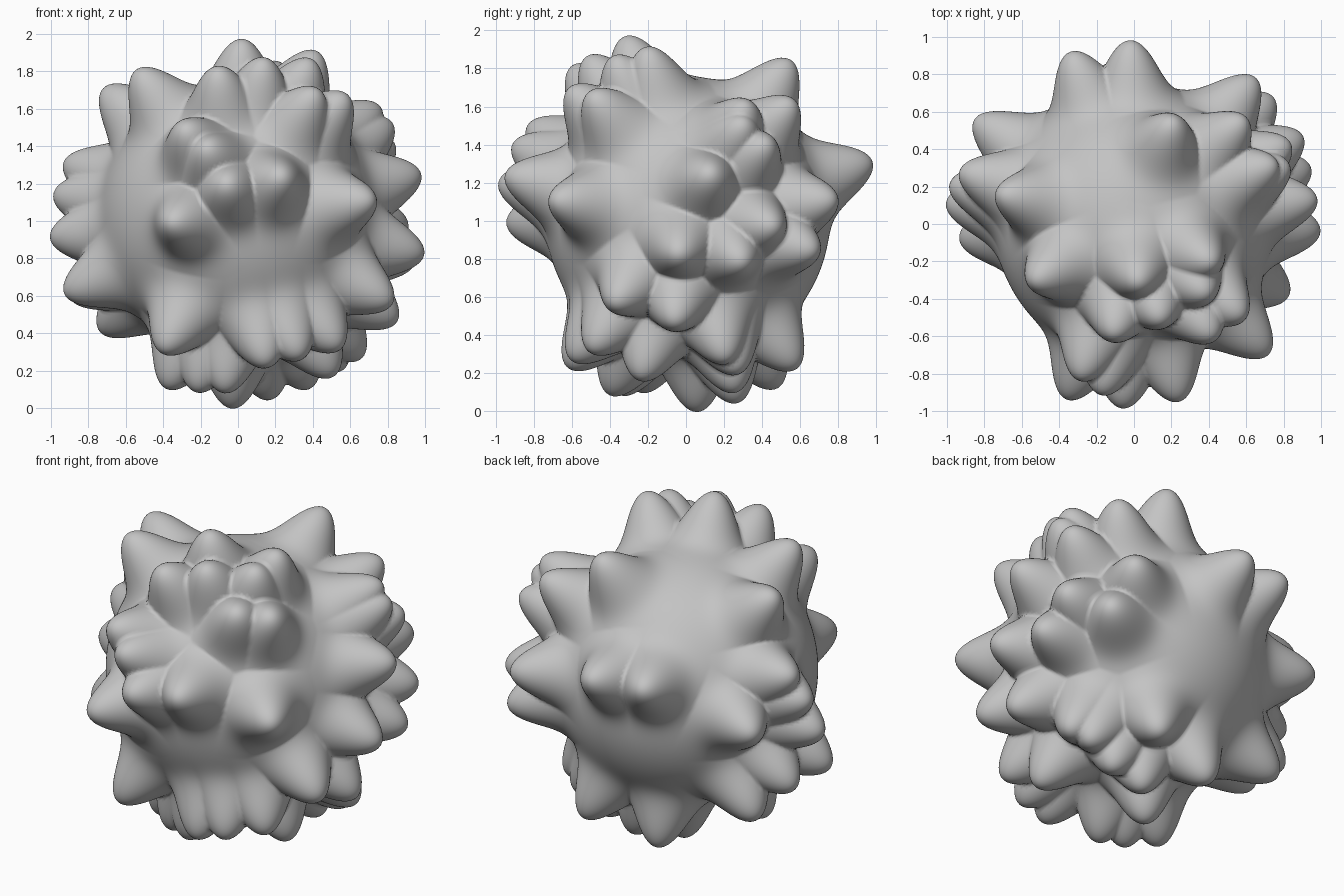
import bpy
import bmesh
from math import acos, exp, sqrt
from mathutils import Vector

CORE_RADIUS = 0.745
TIP_RADIUS = 1.015
BUMP_SPREAD = 0.138
CENTRE = Vector((0, 0.01, 1.01))

# Bump tips grouped by the side they face, as the two in-plane coordinates
# in hundredths; the third follows from the tip radius.
TIPS = {
    "front": [(-36, -2), (-6, 19), (24, 23), (-17, 39), (-29, 49), (72, 10)],
    "back": [(-2, 30), (-34, 30), (65, 10)],
    "right": [(-39, -45), (-5, -19), (12, 24), (31, 60), (30, 51), (42, 40),
              (46, -4), (29, -23), (-7, -55), (67, -17)],
    "left": [(27, 30), (20, 13), (55, 2), (10, -10), (-9, -40), (22, -42), (36, -60)],
    "top": [(2, -33), (-11, -61), (14, -53), (42, -22), (39, -39), (42, -62),
            (58, -51), (21, 54), (59, 55), (-54, -32), (-72, 15)],
    "bottom": [(-40, -61), (15, -63), (33, -61), (54, -51), (66, 20), (-14, 47),
               (30, 57), (-38, -25), (-22, -36), (-7, -41), (-3, 5), (17, 26),
               (38, 25), (56, 26), (51, -25)],
}

# Facing axis and sign for each side
SIDES = {
    "front": ("y", -1), "back": ("y", 1),
    "right": ("x", 1), "left": ("x", -1),
    "top": ("z", 1), "bottom": ("z", -1),
}


def tip_direction(side, first, second):
    """Unit vector from the centre towards one bump tip."""
    axis, sign = SIDES[side]
    a, b = first / 100, second / 100
    depth = sign * sqrt(TIP_RADIUS ** 2 - a * a - b * b)
    order = {"x": (depth, a, b), "y": (a, depth, b), "z": (a, b, depth)}
    return Vector(order[axis]).normalized()


def surface_radius(direction, bumps):
    """Core radius plus the nearest bump, so neighbours meet in a crease."""
    nearest = max(direction.dot(bump) for bump in bumps)
    angle = acos(min(1.0, nearest))
    height = TIP_RADIUS - CORE_RADIUS
    return CORE_RADIUS + height * exp(-0.5 * (angle / BUMP_SPREAD) ** 2)


def make_material(name, colour):
    material = bpy.data.materials.new(name)
    material.use_nodes = True
    material.diffuse_color = colour
    shader = material.node_tree.nodes["Principled BSDF"]
    shader.inputs["Base Color"].default_value = colour
    return material


default_cube = bpy.data.objects.get("Cube")
if default_cube:
    bpy.data.objects.remove(default_cube, do_unlink=True)

bumps = [tip_direction(side, *tip) for side, tips in TIPS.items() for tip in tips]

# Bumpy ball: a fine sphere pushed out along every bump direction
bm = bmesh.new()
bmesh.ops.create_icosphere(bm, subdivisions=7, radius=1)
for vert in bm.verts:
    direction = vert.co.normalized()
    vert.co = CENTRE + direction * surface_radius(direction, bumps)
for face in bm.faces:
    face.smooth = True

mesh = bpy.data.meshes.new("bumpy_ball")
bm.to_mesh(mesh)
bm.free()
mesh.materials.append(make_material("plain grey", (0.55, 0.55, 0.55, 1)))
ball = bpy.data.objects.new("bumpy_ball", mesh)
bpy.context.collection.objects.link(ball)
